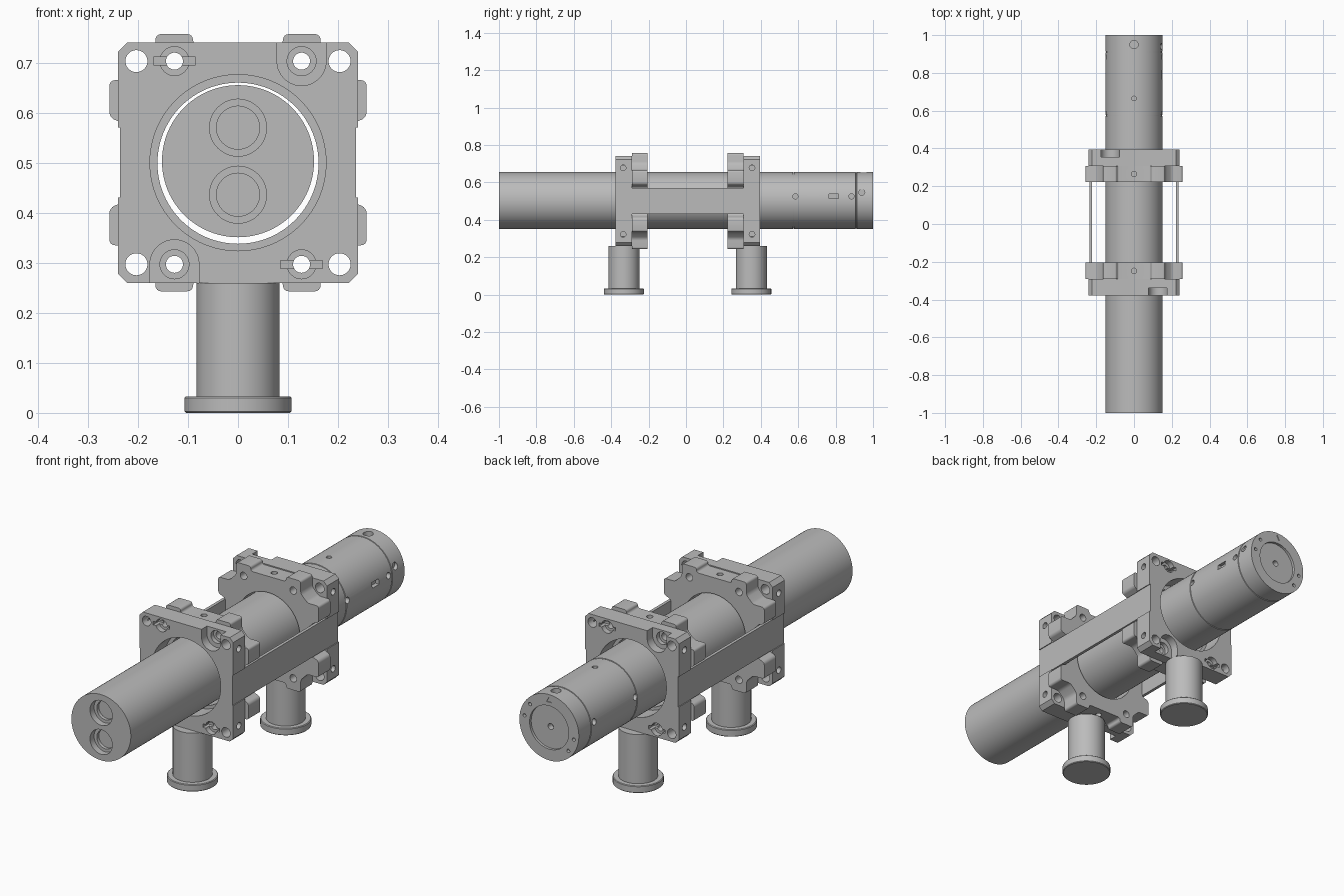
import bpy, bmesh
from math import cos, sin, pi, radians
from mathutils import Vector, Matrix

if "Cube" in bpy.data.objects:
    bpy.data.objects.remove(bpy.data.objects["Cube"])

grey = bpy.data.materials.new("machined_grey")
grey.use_nodes = True
colour = (0.5, 0.5, 0.5, 1)
grey.diffuse_color = colour
grey.node_tree.nodes["Principled BSDF"].inputs["Base Color"].default_value = colour

CZ = 0.5         # height of the mount centre
TZ = 0.503       # height of the tube axis
TR = 0.152       # tube radius
REAR_SHIFT = 0.017
X, Y, Z = Vector((1, 0, 0)), Vector((0, 1, 0)), Vector((0, 0, 1))


def finish(name, bm):
    bmesh.ops.recalc_face_normals(bm, faces=bm.faces[:])
    mesh = bpy.data.meshes.new(name)
    bm.to_mesh(mesh)
    bm.free()
    mesh.materials.append(grey)
    ob = bpy.data.objects.new(name, mesh)
    bpy.context.collection.objects.link(ob)
    return ob


def activate(ob):
    bpy.ops.object.select_all(action='DESELECT')
    ob.select_set(True)
    bpy.context.view_layer.objects.active = ob


def smooth(ob):
    activate(ob)
    bpy.ops.object.shade_smooth_by_angle(angle=radians(30))


def cyl(bm, centre, axis, r, length, seg=32):
    """Cylinder centred on a point, along an axis."""
    m = Matrix.Translation(centre) @ axis.to_track_quat('Z', 'Y').to_matrix().to_4x4()
    bmesh.ops.create_cone(bm, cap_ends=True, segments=seg, radius1=r, radius2=r,
                          depth=length, matrix=m)


def box(bm, centre, size):
    m = Matrix.Translation(centre) @ Matrix.Diagonal((*size, 1))
    bmesh.ops.create_cube(bm, size=1, matrix=m)


def cut(ob, bm):
    """Subtract the solids in bm from the object."""
    tool = finish("cutter", bm)
    tool.hide_render = True
    mod = ob.modifiers.new("cut", 'BOOLEAN')
    mod.operation, mod.solver, mod.use_self = 'DIFFERENCE', 'EXACT', True
    mod.object = tool
    activate(ob)
    bpy.ops.object.modifier_apply(modifier=mod.name)
    bpy.data.objects.remove(tool)


def prism(name, quarter, y0, y1, round_by=0):
    """Extrude a four-way mirrored outline along y."""
    back = quarter[::-1]
    outline = (quarter + [(-x, z) for x, z in back]
               + [(-x, -z) for x, z in quarter] + [(x, -z) for x, z in back])
    bm = bmesh.new()
    face = bm.faces.new([bm.verts.new((x, y0, CZ + z)) for x, z in outline])
    ext = bmesh.ops.extrude_face_region(bm, geom=[face], use_keep_orig=True)
    bmesh.ops.translate(bm, vec=(0, y1 - y0, 0),
                        verts=[v for v in ext["geom"] if isinstance(v, bmesh.types.BMVert)])
    if round_by:
        edges = [e for e in bm.edges if abs(e.verts[0].co.y - e.verts[1].co.y) > 0.01]
        bmesh.ops.bevel(bm, geom=edges, offset=round_by, segments=4, profile=0.5,
                        affect='EDGES', clamp_overlap=True)
    return finish(name, bm)


def lathe(name, profile, origin, axis, seg=96):
    """Revolve (radius, distance) pairs about an axis."""
    bm = bmesh.new()
    turn = Matrix.Translation(origin) @ axis.to_track_quat('Z', 'Y').to_matrix().to_4x4()
    rings = [[bm.verts.new(turn @ Vector((r * cos(2 * pi * i / seg), r * sin(2 * pi * i / seg), d)))
              for i in range(seg)] for r, d in profile]
    for a, b in zip(rings, rings[1:]):
        for i in range(seg):
            j = (i + 1) % seg
            bm.faces.new((a[i], a[j], b[j], b[i]))
    bm.faces.new(rings[0])
    bm.faces.new(rings[-1])
    return finish(name, bm)


# Tube body with two fine seams
profile = [(TR, -1)]
for seam in (0.575, 0.91):
    profile += [(TR, seam - 0.003), (TR - 0.003, seam - 0.002),
                (TR - 0.003, seam + 0.002), (TR, seam + 0.003)]
tube = lathe("tube", profile + [(TR, 1)], (0, 0, TZ), Y)

# Front windows, rear recess, screw holes and ports
bm = bmesh.new()
for dz in (0.067, -0.067):
    cyl(bm, (0, -1, TZ + dz), Y, 0.057, 0.06, 48)
    cyl(bm, (0, -1, TZ + dz), Y, 0.043, 0.09, 48)
cyl(bm, (0, 1, TZ), Y, 0.1, 0.024, 64)
cyl(bm, (0, 1, TZ), Y, 0.014, 0.08, 20)
cyl(bm, (0, 1, TZ + 0.125), Y, 0.016, 0.008, 3)
for deg in (10, 40, 190, 220):
    a = radians(deg)
    cyl(bm, (0.128 * cos(a), 1, TZ + 0.128 * sin(a)), Y, 0.008, 0.05, 16)
cyl(bm, (0, 0.95, TZ + TR), Z, 0.022, 0.05, 24)
cyl(bm, (0, 0.665, TZ + TR), Z, 0.012, 0.04, 16)
for s in (-1, 1):
    for y in (0.585, 0.885):
        cyl(bm, (s * TR, y, 0.525), X, 0.014, 0.05, 20)
cyl(bm, (TR, 0.94, 0.547), X, 0.016, 0.04, 20)
box(bm, (TR, 0.79, 0.525), (0.04, 0.05, 0.025))
cut(tube, bm)
smooth(tube)

# Mount plate: chamfered square, notched at the sides for the bars
F, M, B = -0.378, -0.29, -0.205
plate = prism("front_mount_plate", [(0.232, 0.07), (0.24, 0.07), (0.24, 0.222), (0.222, 0.24)], F, M)
bm = bmesh.new()
cyl(bm, (0, F, CZ), Y, 0.176, 0.4, 96)
for sx in (-1, 1):
    for sz in (-1, 1):
        z = CZ + sz * 0.203
        cyl(bm, (sx * 0.203, F, z), Y, 0.022, 0.4)
        cyl(bm, (sx * 0.127, F, z), Y, 0.017, 0.4)
        if sx == sz:   # washer seat open to the plate edge
            cyl(bm, (sx * 0.127, F, z), Y, 0.049, 0.08, 40)
            box(bm, (sx * 0.127, F, z + sz * 0.05), (0.098, 0.08, 0.1))
            cyl(bm, (sx * 0.127, F, z), Y, 0.029, 0.12)
        else:          # counterbore with a cross slot
            cyl(bm, (sx * 0.127, F, z), Y, 0.029, 0.05)
            box(bm, (sx * 0.127, F, z), (0.084, 0.08, 0.016))
        cyl(bm, (sx * 0.24, -0.336, CZ + sz * 0.178), X, 0.015, 0.04, 20)
cut(plate, bm)
smooth(plate)

# Clamp flange: eight rounded lugs around a bored ring
flange = prism("front_clamp_flange",
               [(0.22, 0.075), (0.257, 0.09), (0.257, 0.165), (0.2, 0.165),
                (0.165, 0.2), (0.165, 0.257), (0.09, 0.257), (0.09, 0.235)],
               M, B, 0.012)
bm = bmesh.new()
cyl(bm, (0, B, CZ - 0.001), Y, 0.161, 0.4, 96)
for sx in (-1, 1):
    for sz in (-1, 1):
        cyl(bm, (sx * 0.127, B, CZ + sz * 0.203), Y, 0.017, 0.4)
for s in (-1, 1):
    cyl(bm, (0, -0.248, CZ + s * 0.235), Z, 0.014, 0.06, 20)
cut(flange, bm)
smooth(flange)

# Support post with a wide foot
post = lathe("front_post", [(0.104, 0), (0.107, 0.003), (0.107, 0.03), (0.104, 0.033),
                            (0.083, 0.033), (0.083, 0.26)], (0, -0.332, 0), Z, 64)
smooth(post)

# Rear mount is the front one turned half a circle
for part in (plate, flange, post):
    twin = bpy.data.objects.new(part.name.replace("front", "rear"), part.data)
    twin.rotation_euler.z = pi
    twin.location.y = REAR_SHIFT
    bpy.context.collection.objects.link(twin)

# Flat bars joining the mounts
for side, s in (("left", 1), ("right", -1)):
    bm = bmesh.new()
    box(bm, (s * 0.229, REAR_SHIFT / 2, CZ), (0.014, REAR_SHIFT - 2 * F, 0.14))
    finish(side + "_bar", bm)
